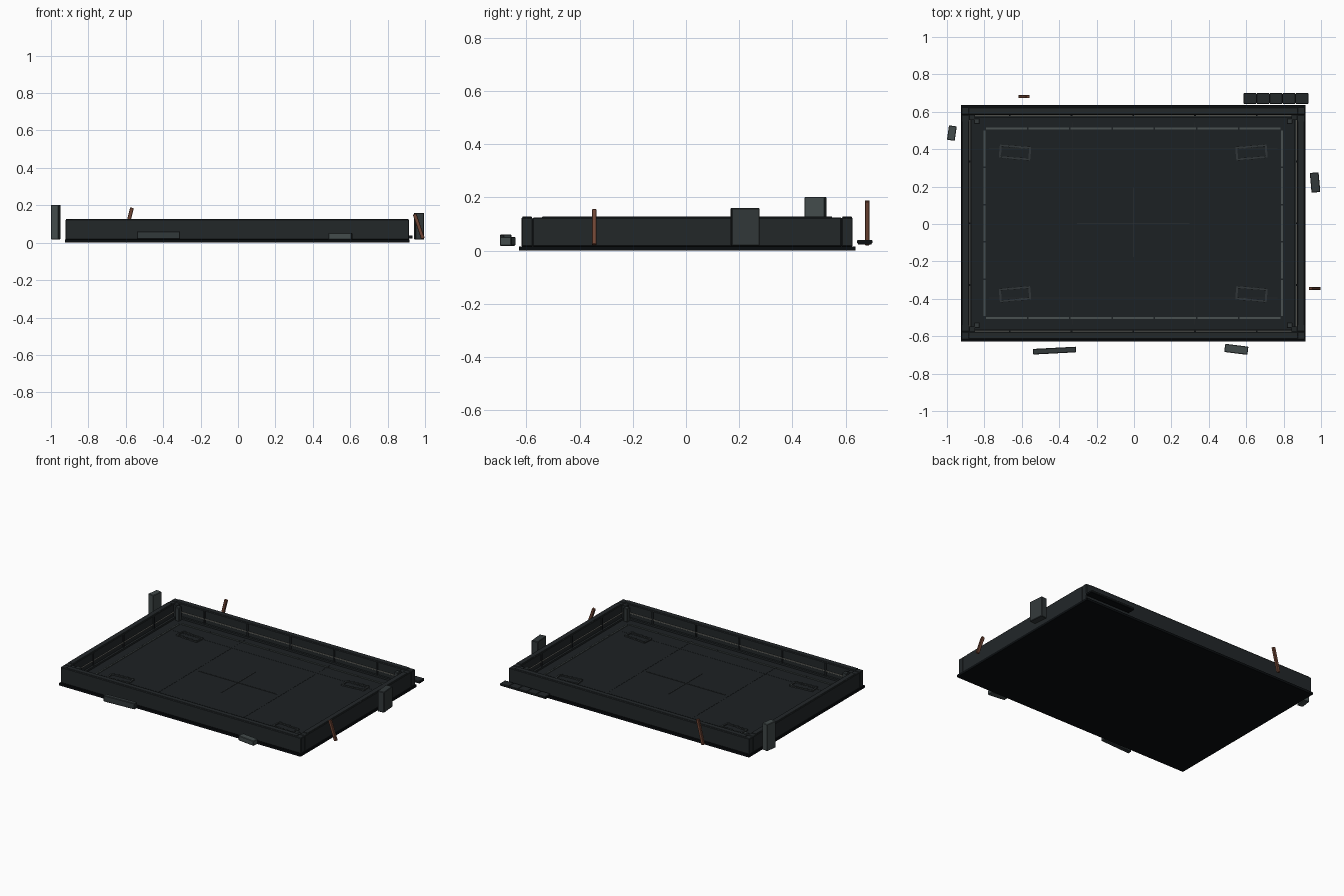
import bpy, math
from mathutils import Vector

if "Cube" in bpy.data.objects:
    bpy.data.objects.remove(bpy.data.objects["Cube"])

def material(name, rgb):
    m = bpy.data.materials.new(name)
    m.diffuse_color = (*rgb, 1)
    m.use_nodes = True
    m.node_tree.nodes["Principled BSDF"].inputs["Base Color"].default_value = m.diffuse_color
    return m

BLACK = material("black_base", (0.003, 0.004, 0.005))
WALL = material("dark_wall", (0.016, 0.020, 0.022))
FLOOR = material("dark_floor", (0.012, 0.015, 0.017))
TRIM = material("grey_trim", (0.065, 0.08, 0.08))
MARK = material("faint_mark", (0.03, 0.036, 0.038))
BRIGHT = material("light_strip", (0.2, 0.2, 0.18))
STONE = material("grey_green", (0.055, 0.07, 0.07))
SLATE = material("slate", (0.032, 0.04, 0.042))
RUST = material("rust", (0.16, 0.06, 0.035))

CX, CY = -0.004, 0.004          # tray centre

def box(name, loc, size, mat, rot=(0, 0, 0), bevel=0.0):
    bpy.ops.mesh.primitive_cube_add(size=1, location=loc, rotation=rot)
    o = bpy.context.object
    o.name = name
    o.scale = size
    bpy.ops.object.transform_apply(location=False, rotation=False, scale=True)
    o.data.materials.append(mat)
    if bevel:
        b = o.modifiers.new("edge", 'BEVEL')
        b.width, b.segments = bevel, 1
    return o

def span(name, x0, x1, y0, y1, z0, z1, mat, bevel=0.0):
    return box(name, (CX + (x0 + x1) / 2, CY + (y0 + y1) / 2, (z0 + z1) / 2),
               (x1 - x0, y1 - y0, z1 - z0), mat, bevel=bevel)

# Base plate and floor
span("base_plate", -0.922, 0.922, -0.632, 0.632, 0, 0.016, BLACK)
span("floor", -0.885, 0.885, -0.592, 0.592, 0.014, 0.024, FLOOR)

# Walls, caps, inner strips and skirting
for s, side in ((-1, "front"), (1, "back")):
    def wy(n, hx, a, b, z0, z1, m, bev=0.0):
        lo, hi = sorted((s * a, s * b))
        return span(side + n, -hx, hx, lo, hi, z0, z1, m, bev)
    wy("_wall", 0.918, 0.58, 0.622, 0.016, 0.124, WALL, 0.003)
    wy("_wall_cap", 0.88, 0.583, 0.619, 0.122, 0.128, WALL, 0.002)
    wy("_light_strip", 0.862, 0.574, 0.582, 0.064, 0.069, BRIGHT)
    wy("_skirting", 0.872, 0.566, 0.582, 0.022, 0.036, WALL)
    for i in range(5):
        x = -0.66 + 0.33 * i
        lo, hi = sorted((s * 0.573, s * 0.583))
        span(side + "_wall_rib", x - 0.005, x + 0.005, lo, hi, 0.024, 0.12, WALL)
for s, side in ((-1, "left"), (1, "right")):
    def wx(n, hy, a, b, z0, z1, m, bev=0.0):
        lo, hi = sorted((s * a, s * b))
        return span(side + n, lo, hi, -hy, hy, z0, z1, m, bev)
    wx("_wall", 0.58, 0.876, 0.918, 0.016, 0.124, WALL, 0.003)
    wx("_wall_cap", 0.545, 0.879, 0.915, 0.122, 0.128, WALL, 0.002)
    wx("_light_strip", 0.56, 0.87, 0.878, 0.064, 0.069, BRIGHT)
    wx("_skirting", 0.566, 0.862, 0.878, 0.022, 0.036, WALL)
    for i in range(3):
        y = -0.33 + 0.33 * i
        lo, hi = sorted((s * 0.869, s * 0.879))
        span(side + "_wall_rib", lo, hi, y - 0.005, y + 0.005, 0.024, 0.12, WALL)

# Corner posts with caps, and the four tilted floor frames
for sx in (-1, 1):
    for sy in (-1, 1):
        x, y = CX + sx * 0.836, CY + sy * 0.546
        box("corner_post", (x, y, 0.069), (0.03, 0.03, 0.094), SLATE, bevel=0.003)
        box("corner_block", (CX + sx * 0.862, CY + sy * 0.566, 0.07),
            (0.03, 0.03, 0.1), WALL)
        px, py = CX + sx * 0.632, CY + sy * 0.379
        ang = math.radians(5 * sx * sy)
        c, sn = math.cos(ang), math.sin(ang)
        def local(u, v):
            return (px + u * c - v * sn, py + u * sn + v * c, 0.027)
        for t in (-1, 1):
            box("floor_frame_long", local(0, t * 0.031), (0.165, 0.009, 0.009), MARK, (0, 0, ang))
            box("floor_frame_short", local(t * 0.079, 0), (0.011, 0.058, 0.009), MARK, (0, 0, ang))
            for k in range(5):
                box("floor_frame_stud", local(-0.07 + 0.035 * k, t * 0.031),
                    (0.012, 0.013, 0.012), SLATE, (0, 0, ang))

# Floor border line, broken into segments
def border(axis, length, pos, n):
    step = 2 * length / n
    for s in (-1, 1):
        for i in range(n):
            a, b = -length + i * step + 0.004, -length + (i + 1) * step - 0.004
            if axis == 'x':
                span("floor_border", a, b, s * pos - 0.005, s * pos + 0.005, 0.023, 0.029, TRIM)
            else:
                span("floor_border", s * pos - 0.005, s * pos + 0.005, a, b, 0.023, 0.029, TRIM)

border('x', 0.79, 0.507, 7)
border('y', 0.50, 0.796, 5)

# Centre cross and faint floor seams
span("centre_line_x", -0.3, 0.3, -0.0025, 0.0025, 0.023, 0.027, MARK)
span("centre_line_y", -0.0025, 0.0025, -0.18, 0.19, 0.023, 0.0265, MARK)
for s in (-1, 1):
    span("floor_seam_x", s * 0.326 - 0.002, s * 0.326 + 0.002, -0.54, 0.54, 0.023, 0.0252, WALL)
    span("floor_seam_y", -0.77, 0.77, s * 0.4 - 0.002, s * 0.4 + 0.002, 0.023, 0.0250, WALL)

# Loose blocks around the outside
rad = math.radians
box("left_block", (-0.974, 0.486, 0.11), (0.042, 0.078, 0.184), STONE, (0, 0, rad(-8)), 0.003)
box("right_block", (0.968, 0.222, 0.089), (0.047, 0.106, 0.142), SLATE, (0, 0, rad(5)), 0.003)
box("front_block", (0.547, -0.67, 0.035), (0.125, 0.044, 0.034), STONE, (0, 0, rad(-7)), 0.003)
box("front_slab", (-0.425, -0.677, 0.04), (0.23, 0.03, 0.042), SLATE, (0, 0, rad(3)), 0.003)

# Back ledge made of four panels
box("back_ledge", (0.759, 0.671, 0.029), (0.348, 0.05, 0.012), BLACK)
for i in range(5):
    box("back_ledge_panel", (0.62 + 0.0696 * i, 0.671, 0.033), (0.067, 0.058, 0.012), WALL, bevel=0.002)

# Leaning rusty bars
def bar(name, p, q, w, d):
    p, q = Vector(p), Vector(q)
    v = q - p
    box(name, (p + q) / 2, (w, d, v.length), RUST, (0, math.atan2(v.x, v.z), 0), 0.002)

bar("right_bar", (0.989, -0.345, 0.022), (0.944, -0.345, 0.153), 0.02, 0.017)
bar("back_bar", (-0.608, 0.681, 0.022), (-0.567, 0.681, 0.187), 0.02, 0.017)
